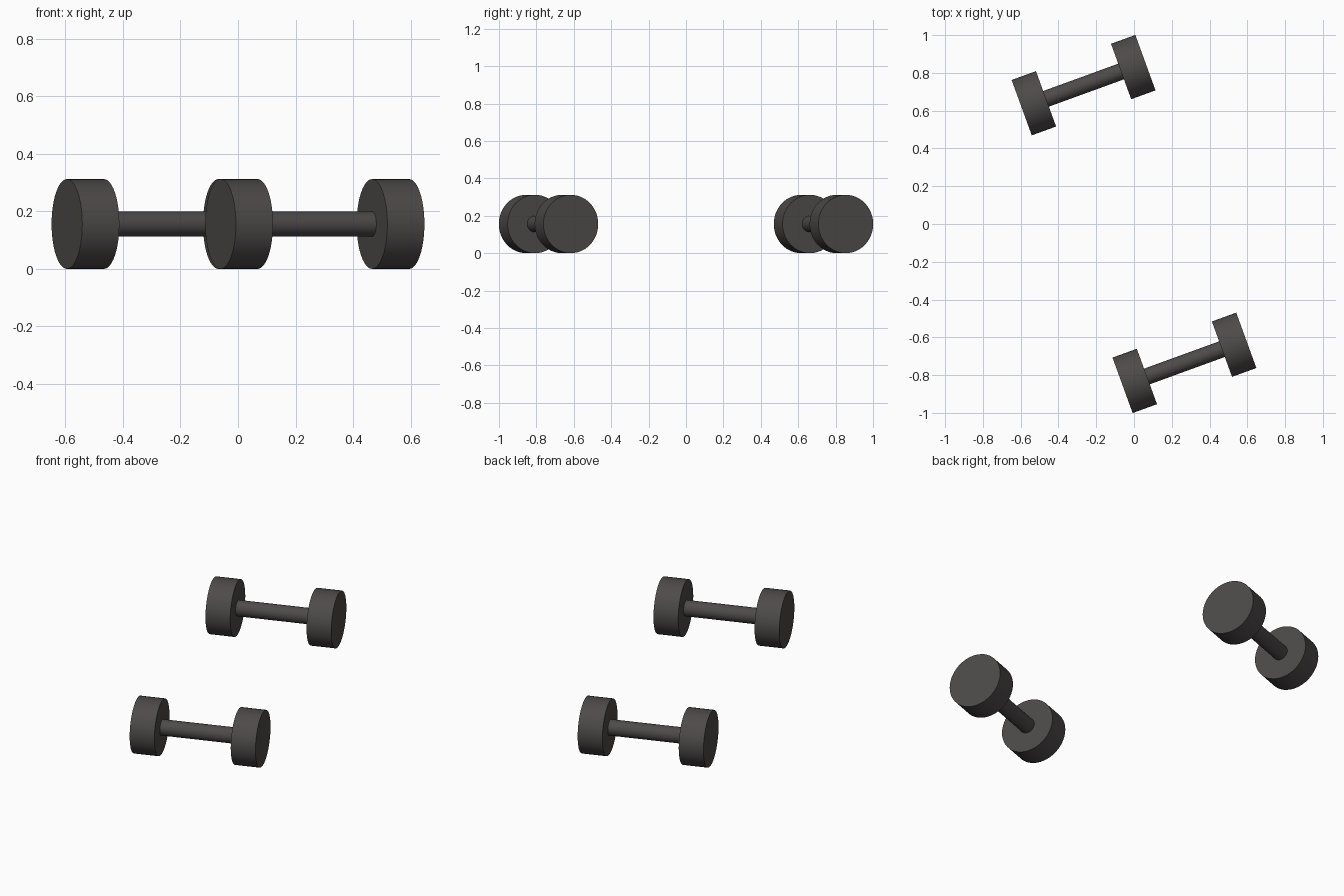
import bpy
import math
from mathutils import Matrix, Vector

cube = bpy.data.objects.get("Cube")
if cube:
    bpy.data.objects.remove(cube, do_unlink=True)

RADIUS = 0.156        # weight radius, also the axis height
THICKNESS = 0.137
SPACING = 0.28        # weight centre from dumbbell centre
BAR_RADIUS = 0.044
YAW = math.radians(20)

# Dark iron
iron = bpy.data.materials.new("dark_iron")
iron.use_nodes = True
colour = (0.075, 0.068, 0.067, 1)
iron.diffuse_color = colour
iron.node_tree.nodes["Principled BSDF"].inputs["Base Color"].default_value = colour


def cylinder(name, centre, offset, radius, depth, sides):
    """Cylinder along the dumbbell axis, offset along it from the centre."""
    axis = Matrix.Rotation(YAW, 3, "Z") @ Vector((1, 0, 0))
    bpy.ops.mesh.primitive_cylinder_add(
        vertices=sides, radius=radius, depth=depth,
        location=centre + axis * offset, rotation=(0, math.pi / 2, YAW))
    obj = bpy.context.object
    obj.name = name
    obj.data.materials.append(iron)
    bpy.ops.object.shade_smooth_by_angle(angle=math.radians(30))


def dumbbell(prefix, x, y):
    centre = Vector((x, y, RADIUS))
    cylinder(prefix + "_handle", centre, 0, BAR_RADIUS, 2 * SPACING, 32)
    for side, sign in (("left", 1), ("right", -1)):
        cylinder(f"{prefix}_{side}_weight", centre, sign * SPACING, RADIUS, THICKNESS, 48)


# Matching pair
dumbbell("front", 0.267, -0.735)
dumbbell("back", -0.267, 0.735)
